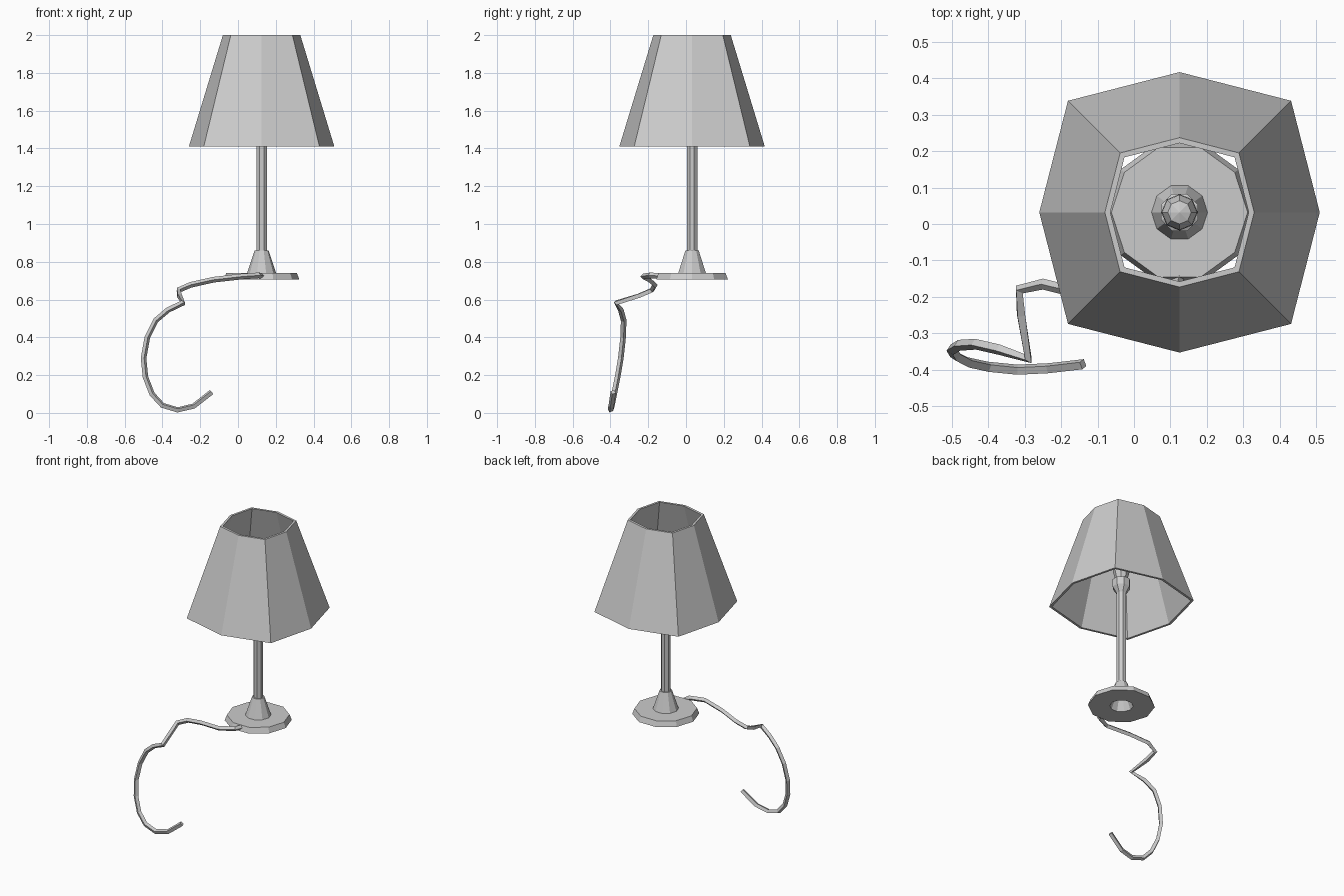
import bpy, bmesh
from math import sin, cos, pi

cube = bpy.data.objects.get("Cube")
if cube:
    bpy.data.objects.remove(cube, do_unlink=True)

grey = bpy.data.materials.new("plain_grey")
grey.use_nodes = True
colour = (0.6, 0.6, 0.6, 1)
grey.diffuse_color = colour
grey.node_tree.nodes["Principled BSDF"].inputs["Base Color"].default_value = colour

CENTRE = (0.125, 0.032, 0)


def lathe(name, profile, sides, turn=0.0, closed=False, corner=1.0):
    """Sweep (radius, height) points round the lamp axis; corner scales odd vertices."""
    bm = bmesh.new()
    rings = []
    for r, z in profile:
        if r == 0:
            rings.append([bm.verts.new((0, 0, z))] * sides)
            continue
        ring = []
        for i in range(sides):
            a = turn + 2 * pi * i / sides
            k = r * (corner if i % 2 else 1)
            ring.append(bm.verts.new((k * cos(a), k * sin(a), z)))
        rings.append(ring)
    pairs = list(zip(rings, rings[1:]))
    if closed:
        pairs.append((rings[-1], rings[0]))
    for low, high in pairs:
        for i in range(sides):
            j = (i + 1) % sides
            quad = list(dict.fromkeys([low[i], low[j], high[j], high[i]]))
            if len(quad) > 2:
                bm.faces.new(quad)
    bmesh.ops.recalc_face_normals(bm, faces=bm.faces)
    mesh = bpy.data.meshes.new(name)
    bm.to_mesh(mesh)
    bm.free()
    mesh.materials.append(grey)
    obj = bpy.data.objects.new(name, mesh)
    obj.location = CENTRE
    bpy.context.collection.objects.link(obj)
    return obj


# Open eight-sided shade with a thin wall, its diagonal corners pushed out
lathe("shade", [(0.385, 1.41), (0.205, 2.0), (0.19, 2.0), (0.37, 1.41)],
      8, closed=True, corner=1.125)

# Foot disc with a flared collar, hollow underneath
lathe("base", [(0, 0.80), (0.03, 0.80), (0.07, 0.705), (0.2, 0.705),
               (0.187, 0.74), (0.077, 0.74), (0.037, 0.86), (0, 0.86)], 10)

# Pole widening into the bulb socket
lathe("pole", [(0, 0.81), (0.03, 0.81), (0.03, 1.48), (0.055, 1.52),
               (0.055, 1.57), (0.036, 1.58), (0, 1.58)], 8, turn=pi / 8)

# Bulb
lathe("bulb", [(0, 1.575), (0.036, 1.575), (0.05, 1.63), (0.048, 1.67),
               (0.032, 1.71), (0, 1.72)], 8)

# Power cord hanging from the front of the foot
path = [(0.125, -0.14, 0.725), (0.11, -0.19, 0.728), (0.02, -0.228, 0.722),
        (-0.13, -0.195, 0.705), (-0.25, -0.165, 0.678), (-0.315, -0.18, 0.65),
        (-0.31, -0.25, 0.62), (-0.29, -0.37, 0.583), (-0.37, -0.345, 0.545),
        (-0.435, -0.33, 0.49), (-0.48, -0.333, 0.4), (-0.5, -0.345, 0.29),
        (-0.49, -0.362, 0.19), (-0.455, -0.38, 0.1), (-0.4, -0.392, 0.04),
        (-0.32, -0.4, 0.016), (-0.235, -0.396, 0.036), (-0.14, -0.385, 0.11)]
curve = bpy.data.curves.new("cord", "CURVE")
curve.dimensions = "3D"
curve.bevel_depth = 0.015
curve.bevel_resolution = 0
curve.use_fill_caps = True
spline = curve.splines.new("POLY")
spline.points.add(len(path) - 1)
for point, co in zip(spline.points, path):
    point.co = (*co, 1)
spline.use_smooth = False
curve.materials.append(grey)
bpy.context.collection.objects.link(bpy.data.objects.new("cord", curve))
